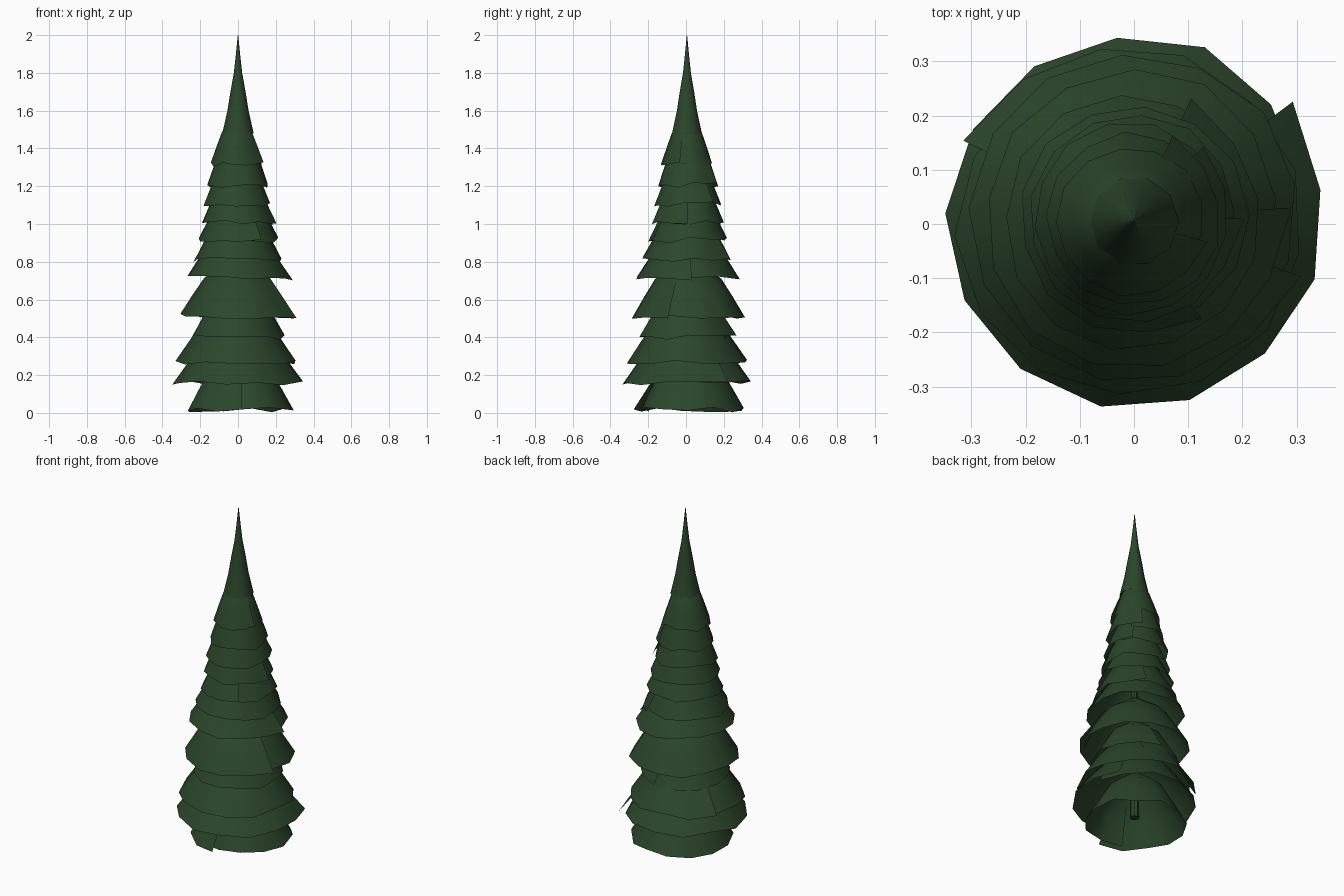
import bpy, bmesh, math, random

random.seed(7)
cube = bpy.data.objects.get("Cube")
if cube:
    bpy.data.objects.remove(cube)

# Single flat foliage colour
green = bpy.data.materials.new("dark pine green")
green.use_nodes = True
colour = (0.024, 0.060, 0.024, 1)
green.diffuse_color = colour
green.node_tree.nodes["Principled BSDF"].inputs["Base Color"].default_value = colour

SIDES = 14
SPAN = math.radians(384)


def finish(name, bm, offset=(0, 0)):
    mesh = bpy.data.meshes.new(name)
    bm.to_mesh(mesh)
    bm.free()
    mesh.materials.append(green)
    obj = bpy.data.objects.new(name, mesh)
    obj.location = (*offset, 0)
    bpy.context.collection.objects.link(obj)
    for poly in mesh.polygons:
        poly.use_smooth = True


def bridge(bm, low, high):
    for i in range(len(low) - 1):
        bm.faces.new((low[i], low[i + 1], high[i + 1], high[i]))


def skirt(name, rim_z, rim_r, height, seam, tuck, offset):
    """Open cone of branches, wrapped round the trunk with an overlapping seam."""
    bm = bmesh.new()
    wave = [random.uniform(0.98, 1.02) for _ in range(SIDES + 1)]
    dips = [random.uniform(-0.014, 0.014) for _ in range(SIDES + 1)]
    # The first edge tucks under, the last one flares out
    wave[0], wave[1], wave[-1] = tuck, (1 + tuck) / 2, 1.06
    rings = []
    for r, h in [(1.0, 0.0), (0.78, 0.35), (0.58, 0.65), (0.08, 1.0)]:
        ring = []
        for i in range(SIDES + 1):
            a = math.radians(seam) + i * SPAN / SIDES
            rr = rim_r * r * (1 + (wave[i] - 1) * (1 - h))
            z = rim_z + height * h + dips[i] * (1 - h)
            ring.append(bm.verts.new((rr * math.cos(a), rr * math.sin(a), z)))
        rings.append(ring)
    for low, high in zip(rings, rings[1:]):
        bridge(bm, low, high)
    finish(name, bm, offset)


def lathe(name, profile, sides, offset):
    """Round surface from (radius, height) points, bottom to top."""
    bm = bmesh.new()
    rings = []
    for r, z in profile:
        rings.append([bm.verts.new((r * math.cos(i * math.tau / sides),
                                    r * math.sin(i * math.tau / sides), z))
                      for i in range(sides)])
    for low, high in zip(rings, rings[1:]):
        bridge(bm, low + low[:1], high + high[:1])
    finish(name, bm, offset)


# Branch layers: rim height, rim radius, skirt height, seam angle, tuck, offset
layers = [
    (0.016, 0.285, 0.32, -112, 0.84, (0.01, 0.025)),
    (0.16, 0.346, 0.30, 13, 0.92, (0, 0.005)),
    (0.27, 0.320, 0.30, 130, 0.93, (-0.01, 0.005)),
    (0.40, 0.250, 0.28, 60, 0.93, (0, 0.005)),
    (0.51, 0.308, 0.31, -43, 0.92, (0, 0.01)),
    (0.715, 0.275, 0.27, -20, 0.92, (0, 0.01)),
    (0.81, 0.236, 0.28, 41, 0.93, (0, 0.005)),
    (0.915, 0.210, 0.27, -80, 0.93, (0, 0.01)),
    (1.01, 0.192, 0.28, -24, 0.93, (0, 0.01)),
    (1.105, 0.178, 0.28, 21, 0.93, (-0.005, 0.01)),
    (1.205, 0.160, 0.30, 41, 0.93, (0, 0.01)),
    (1.315, 0.137, 0.26, -39, 0.93, (-0.005, 0.005)),
]
for n, layer in enumerate(layers):
    skirt("branch_layer_%d" % (n + 1), *layer)

# Slender crown
lathe("crown_tip", [(0.083, 1.48), (0.056, 1.6), (0.040, 1.7), (0.022, 1.8),
                    (0.011, 1.9), (0.001, 2.0)], 10, (0, 0.005))

# Thin trunk hidden inside the branches
bpy.ops.mesh.primitive_cone_add(vertices=8, radius1=0.026, radius2=0.01,
                                depth=1.5, location=(0, 0.005, 0.82))
trunk = bpy.context.object
trunk.name = "trunk"
trunk.data.materials.append(green)
bpy.ops.object.shade_smooth_by_angle()
